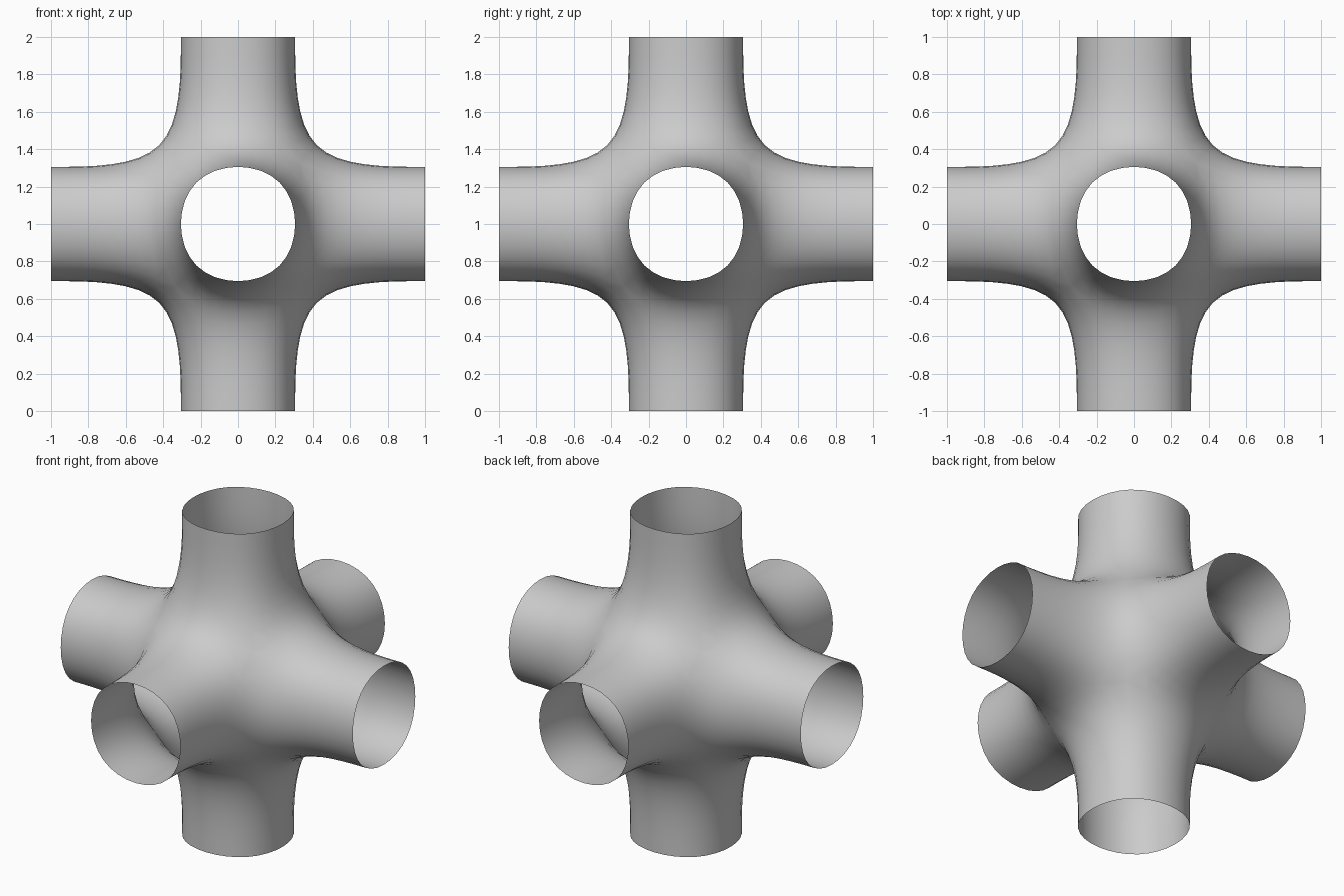
import bpy, bmesh

if "Cube" in bpy.data.objects:
    bpy.data.objects.remove(bpy.data.objects["Cube"])

ARM = 2 / 3          # length of each arm beyond the central cube

# Cage: central cube with every face pulled outwards into an open arm
mesh = bpy.data.meshes.new("six_way_pipe_joint")
bm = bmesh.new()
bmesh.ops.create_cube(bm, size=2 / 3)
arms = bmesh.ops.extrude_discrete_faces(bm, faces=bm.faces[:])["faces"]
for cap in arms:
    cap.normal_update()
    bmesh.ops.translate(bm, verts=cap.verts[:], vec=cap.normal * ARM)

# Open the arm ends and join the arms along the cube edges
bmesh.ops.delete(bm, geom=arms, context='FACES_ONLY')
bmesh.ops.remove_doubles(bm, verts=bm.verts[:], dist=1e-4)
bmesh.ops.recalc_face_normals(bm, faces=bm.faces[:])
bmesh.ops.translate(bm, verts=bm.verts[:], vec=(0, 0, 1))
for face in bm.faces:
    face.smooth = True
bm.to_mesh(mesh)
bm.free()

joint = bpy.data.objects.new("six_way_pipe_joint", mesh)
bpy.context.collection.objects.link(joint)

# Round the cage into smoothly blended tubes
subsurf = joint.modifiers.new("rounding", 'SUBSURF')
subsurf.levels = subsurf.render_levels = 3
subsurf.boundary_smooth = 'ALL'

grey = bpy.data.materials.new("plain_grey")
grey.diffuse_color = (0.6, 0.6, 0.6, 1)
grey.use_nodes = True
grey.node_tree.nodes["Principled BSDF"].inputs["Base Color"].default_value = grey.diffuse_color
mesh.materials.append(grey)
